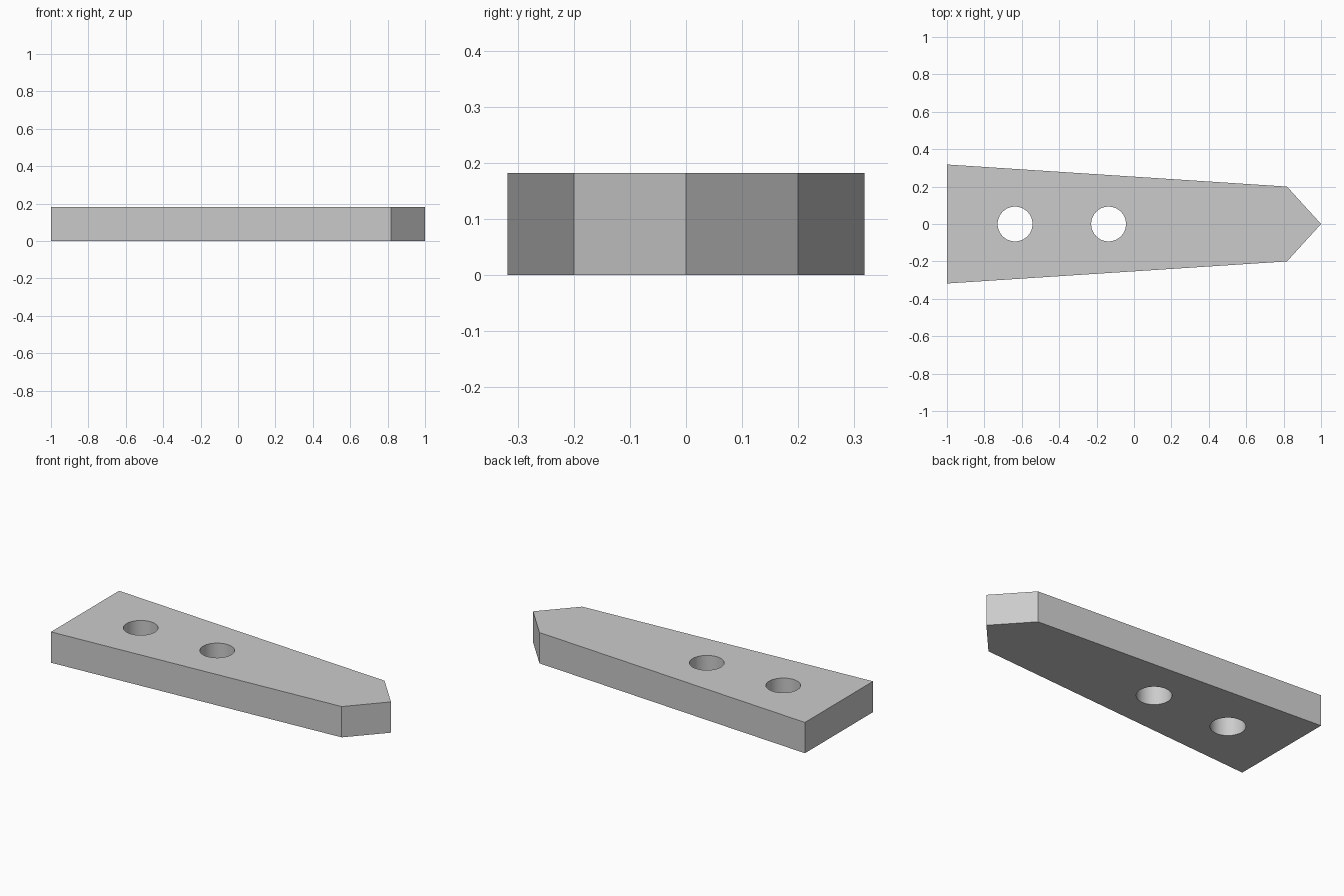
import bpy
import bmesh
import math

if "Cube" in bpy.data.objects:
    bpy.data.objects.remove(bpy.data.objects["Cube"], do_unlink=True)

THICKNESS = 0.182
HOLE_RADIUS = 0.093
HOLE_CENTRES = (-0.636, -0.136)

# Plain grey material
grey = bpy.data.materials.new("grey")
grey.use_nodes = True
colour = (0.6, 0.6, 0.6, 1.0)
grey.diffuse_color = colour
grey.node_tree.nodes["Principled BSDF"].inputs["Base Color"].default_value = colour

# Tapered plate with a pointed end, extruded from its outline
outline = [(-1, -0.318), (0.818, -0.2), (1, 0), (0.818, 0.2), (-1, 0.318)]
bm = bmesh.new()
base = bm.faces.new([bm.verts.new((x, y, 0)) for x, y in outline])
extruded = bmesh.ops.extrude_face_region(bm, geom=[base])["geom"]
top_verts = [g for g in extruded if isinstance(g, bmesh.types.BMVert)]
bmesh.ops.translate(bm, verts=top_verts, vec=(0, 0, THICKNESS))
bmesh.ops.recalc_face_normals(bm, faces=bm.faces)
mesh = bpy.data.meshes.new("pointed_plate")
bm.to_mesh(mesh)
bm.free()
mesh.materials.append(grey)
plate = bpy.data.objects.new("pointed_plate", mesh)
bpy.context.collection.objects.link(plate)


# Round through holes
def drill(target, x):
    bpy.ops.mesh.primitive_cylinder_add(vertices=64, radius=HOLE_RADIUS,
                                        depth=THICKNESS * 2,
                                        location=(x, 0, THICKNESS / 2))
    cutter = bpy.context.object
    cutter.name = "hole_cutter"
    cutter.hide_render = True
    cutter.data.materials.append(grey)
    cut = target.modifiers.new("hole", "BOOLEAN")
    cut.operation = "DIFFERENCE"
    cut.solver = "EXACT"
    cut.object = cutter
    bpy.context.view_layer.objects.active = target
    bpy.ops.object.modifier_apply(modifier=cut.name)
    bpy.data.objects.remove(cutter, do_unlink=True)


for centre in HOLE_CENTRES:
    drill(plate, centre)

# Smooth hole walls, crisp edges elsewhere
bpy.ops.object.select_all(action="DESELECT")
plate.select_set(True)
bpy.context.view_layer.objects.active = plate
bpy.ops.object.shade_smooth_by_angle(angle=math.radians(30))
